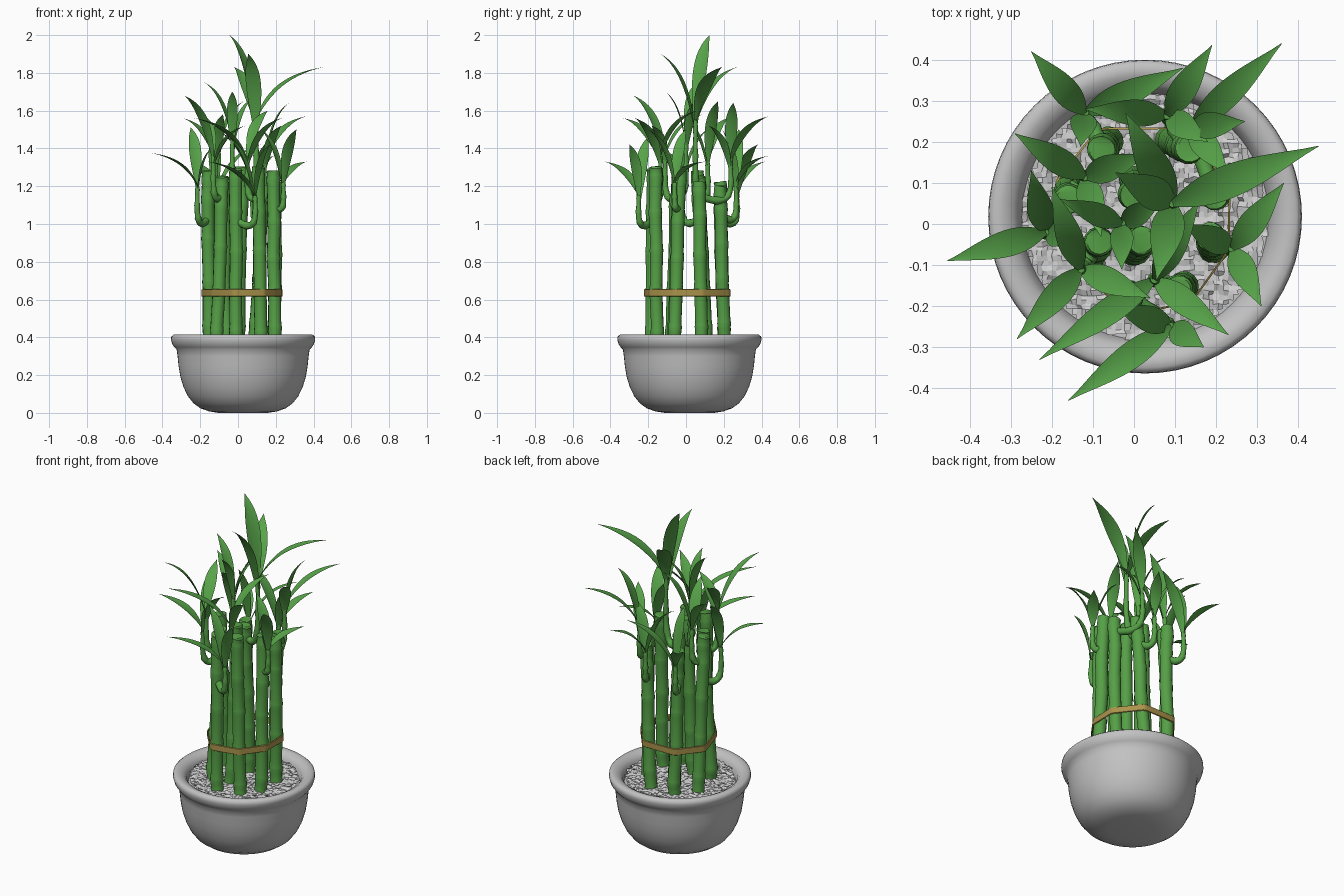
import bpy, bmesh, math, random
from mathutils import Vector, geometry

if "Cube" in bpy.data.objects:
    bpy.data.objects.remove(bpy.data.objects["Cube"])

random.seed(4)


def material(name, rgb):
    m = bpy.data.materials.new(name)
    m.diffuse_color = (*rgb, 1)
    m.use_nodes = True
    m.node_tree.nodes["Principled BSDF"].inputs["Base Color"].default_value = m.diffuse_color
    return m


POT = material("pot_grey", (0.54, 0.54, 0.54))
GRAVEL = material("gravel_white", (0.62, 0.62, 0.62))
STALK = material("stalk_green", (0.092, 0.35, 0.062))
LEAF = material("leaf_green", (0.095, 0.365, 0.067))
TIE = material("tie_gold", (0.40, 0.29, 0.07))
CX, CY = 0.027, 0.018


def finish(bm, name, mat, angle=40):
    bmesh.ops.recalc_face_normals(bm, faces=bm.faces)
    me = bpy.data.meshes.new(name)
    bm.to_mesh(me)
    bm.free()
    ob = bpy.data.objects.new(name, me)
    bpy.context.collection.objects.link(ob)
    me.materials.append(mat)
    if angle:
        bpy.context.view_layer.objects.active = ob
        ob.select_set(True)
        bpy.ops.object.shade_smooth_by_angle(angle=math.radians(angle))
        ob.select_set(False)
    return ob


def tube(bm, pts, radii, sides=14):
    """Sweep a circle along a path, with closed ends."""
    rings, ref = [], Vector((0.3, 1, 0))
    for i, p in enumerate(pts):
        t = (pts[min(i + 1, len(pts) - 1)] - pts[max(i - 1, 0)]).normalized()
        u = (ref - t * ref.dot(t)).normalized()
        ref = u
        v = t.cross(u)
        rings.append([bm.verts.new(p + radii[i] * (u * math.cos(a) + v * math.sin(a)))
                      for a in [2 * math.pi * k / sides for k in range(sides)]])
    for a, b in zip(rings, rings[1:]):
        for k in range(sides):
            j = (k + 1) % sides
            bm.faces.new((a[k], a[j], b[j], b[k]))
    bm.faces.new(rings[0][::-1])
    bm.faces.new(rings[-1])


# Pot: revolved bowl with a rounded lip
profile = [(0, 0.004), (0.13, 0.0), (0.18, 0.008), (0.225, 0.024), (0.262, 0.05), (0.292, 0.088),
           (0.315, 0.135), (0.332, 0.19), (0.342, 0.25), (0.347, 0.30), (0.352, 0.335), (0.364, 0.348),
           (0.375, 0.364), (0.382, 0.388), (0.38, 0.404), (0.368, 0.414), (0.345, 0.412),
           (0.322, 0.400), (0.308, 0.382), (0.30, 0.35), (0.0, 0.34)]
bm = bmesh.new()
vs = [bm.verts.new((CX + r, CY, z)) for r, z in profile]
es = [bm.edges.new(p) for p in zip(vs, vs[1:])]
bmesh.ops.spin(bm, geom=vs + es, cent=(CX, CY, 0), axis=(0, 0, 1), angle=2 * math.pi, steps=64)
bmesh.ops.remove_doubles(bm, verts=bm.verts, dist=0.0005)
finish(bm, "pot", POT, 60)

# Gravel: bumpy sheet clipped to the inside of the pot
bm = bmesh.new()
bmesh.ops.create_grid(bm, x_segments=52, y_segments=52, size=0.31)
bmesh.ops.delete(bm, geom=[v for v in bm.verts if v.co.length > 0.303], context='VERTS')
for v in bm.verts:
    v.co += Vector((CX + random.uniform(-.003, .003), CY + random.uniform(-.003, .003),
                    0.376 + random.uniform(-.007, .007)))
finish(bm, "gravel", GRAVEL, 0)

# Stalks: foot x, y, then top x, y, z; jointed and slightly crooked
stalks = [(-.15, .10, -.16, .06, 1.28), (-.065, .2, -.08, .18, 1.22), (.09, .2, .135, .185, 1.2),
          (.195, .08, .195, .07, 1.22), (.195, -.06, .185, -.03, 1.28), (.12, -.155, .11, -.16, 1.3),
          (-.01, -.185, -.01, -.175, 1.29), (-.11, -.08, -.085, -.045, 1.25),
          (.0, -.065, .02, -.04, 1.3), (.0, .105, .0, .07, 1.25)]
R = 0.0345


def stalk_at(s, z):
    x0, y0, x1, y1, top = s
    t = (z - 0.4) / (top - 0.4)
    return Vector((x0 + (x1 - x0) * t, y0 + (y1 - y0) * t, z))


for n, s in enumerate(stalks):
    top = s[4]
    bm = bmesh.new()
    pts, radii = [], []
    joints = [0.36, 0.43 + random.uniform(0, .06)]
    while joints[-1] + 0.3 < top:
        joints.append(joints[-1] + random.uniform(0.17, 0.24))
    joints.append(top - 0.045)
    for z in joints:
        wob = Vector((random.uniform(-.004, .004), random.uniform(-.004, .004), 0))
        for dz, r in ((-.03, R), (-.005, R + .0025), (.004, R + .0015), (.03, R - .001)):
            pts.append(stalk_at(s, z + dz) + wob)
            radii.append(r)
    pts += [stalk_at(s, top), stalk_at(s, top + .003)]
    radii += [R, R - .006]
    tube(bm, pts, radii)
    finish(bm, f"stalk_{n + 1}", STALK)

# Tie: flat band stretched around the outer stalks
ring = [stalk_at(s, .635).to_2d() + (R + .001) * Vector((math.cos(a), math.sin(a)))
        for s in stalks for a in [math.pi * k / 10 for k in range(20)]]
hull = [ring[i] for i in geometry.convex_hull_2d(ring)]
mid = sum(hull, Vector((0, 0))) / len(hull)
bm = bmesh.new()
loops = []
for p in hull:
    q = p + (p - mid).normalized() * 0.005
    loops.append([bm.verts.new((*w, h)) for w, h in ((p, .615), (q, .618), (q, .652), (p, .655))])
for i, a in enumerate(loops):
    b = loops[(i + 1) % len(loops)]
    for k in range(4):
        bm.faces.new((a[k], b[k], b[(k + 1) % 4], a[(k + 1) % 4]))
finish(bm, "tie_band", TIE)


def leaf(bm, base, tip, width):
    """Arching lance-shaped blade with a shallow centre fold."""
    base, tip = Vector(base), Vector(tip)
    d = tip - base
    ctrl = base + Vector((d.x * .3, d.y * .3, d.z * .8))
    side = Vector((-d.y, d.x, 0)).normalized()
    prev, n = None, 14
    for i in range(n + 1):
        t = i / n
        p = base * (1 - t) ** 2 + ctrl * 2 * t * (1 - t) + tip * t * t
        tan = (ctrl - base) * (1 - t) + (tip - ctrl) * t
        up = tan.cross(side).normalized()
        if up.z < 0:
            up = -up
        w = width / 2 * (0.2 * (1 - t) + 0.92 * max(math.sin(math.pi * t), 0) ** 1.1)
        w = max(w, 0.0008)
        row = [bm.verts.new(p + side * w * k + up * w * .25 * abs(k)) for k in (-1, 0, 1)]
        if prev:
            for k in range(2):
                bm.faces.new((prev[k], prev[k + 1], row[k + 1], row[k]))
        prev = row


count = 0


def shoot(stalk, z0, origin, tips, width=.064):
    """Hooked side shoot growing from a stalk, topped by a fan of leaves."""
    global count
    count += 1
    o = Vector(origin)
    a = stalk_at(stalks[stalk], z0 + .03)
    b = Vector((o.x + (o.x - a.x) * .25, o.y + (o.y - a.y) * .25, z0 - .06))
    c = Vector((o.x, o.y, z0 + .5 * (o.z - z0)))
    pts, radii = [], []
    for i in range(17):
        t = i / 16
        pts.append(a * (1 - t) ** 3 + b * 3 * t * (1 - t) ** 2 + c * 3 * t * t * (1 - t) + o * t ** 3)
        radii.append(.021 - .011 * t + (.003 if i % 4 == 3 else 0))
    bm = bmesh.new()
    tube(bm, pts, radii, 10)
    finish(bm, f"shoot_{count}", STALK)
    bm = bmesh.new()
    for i, tip in enumerate(tips):
        leaf(bm, o - Vector((0, 0, .03 * i)), tip, width)
    finish(bm, f"leaves_{count}", LEAF)


# Shoots: stalk index, branching height, leaf base, leaf tips
shoot(1, 1.00, (-.12, .27, 1.17), [(-.25, .42, 1.33), (.12, .38, 1.42), (-.13, .19, 1.5)])
shoot(2, 1.02, (.08, .265, 1.2), [(.19, .435, 1.36), (-.12, .28, 1.5), (.18, .2, 1.45)])
shoot(3, 1.12, (.14, .235, 1.33), [(.36, .44, 1.57), (.27, .25, 1.64), (.23, .12, 1.52)])
shoot(0, 1.13, (-.12, .115, 1.33), [(-.29, .22, 1.56), (.03, .17, 1.65), (-.08, -.03, 1.58)])
shoot(0, 1.00, (-.215, -.02, 1.2), [(-.455, -.09, 1.375), (-.25, .13, 1.51), (-.14, -.03, 1.4)])
shoot(7, 1.13, (-.13, -.11, 1.36), [(-.2, .09, 1.58), (-.285, -.28, 1.68), (.04, -.18, 1.52)])
shoot(9, 1.16, (.095, .05, 1.55), [(.45, .19, 1.83), (-.02, .27, 1.83), (-.045, .125, 2.0),
                                   (.055, -.135, 1.9)], .08)
shoot(8, 1.16, (-.03, .0, 1.43), [(-.18, .06, 1.75), (-.03, -.11, 1.7), (.07, .06, 1.66)], .056)
shoot(5, 1.13, (.05, -.135, 1.36), [(.16, .06, 1.6), (-.23, -.33, 1.56), (.23, -.27, 1.56)])
shoot(4, 1.08, (.24, -.06, 1.22), [(.365, .1, 1.33), (.31, -.2, 1.5), (.12, .0, 1.5)])
shoot(6, 0.99, (.09, -.25, 1.15), [(-.16, -.43, 1.33), (.17, -.3, 1.42), (-.05, -.2, 1.46)])
